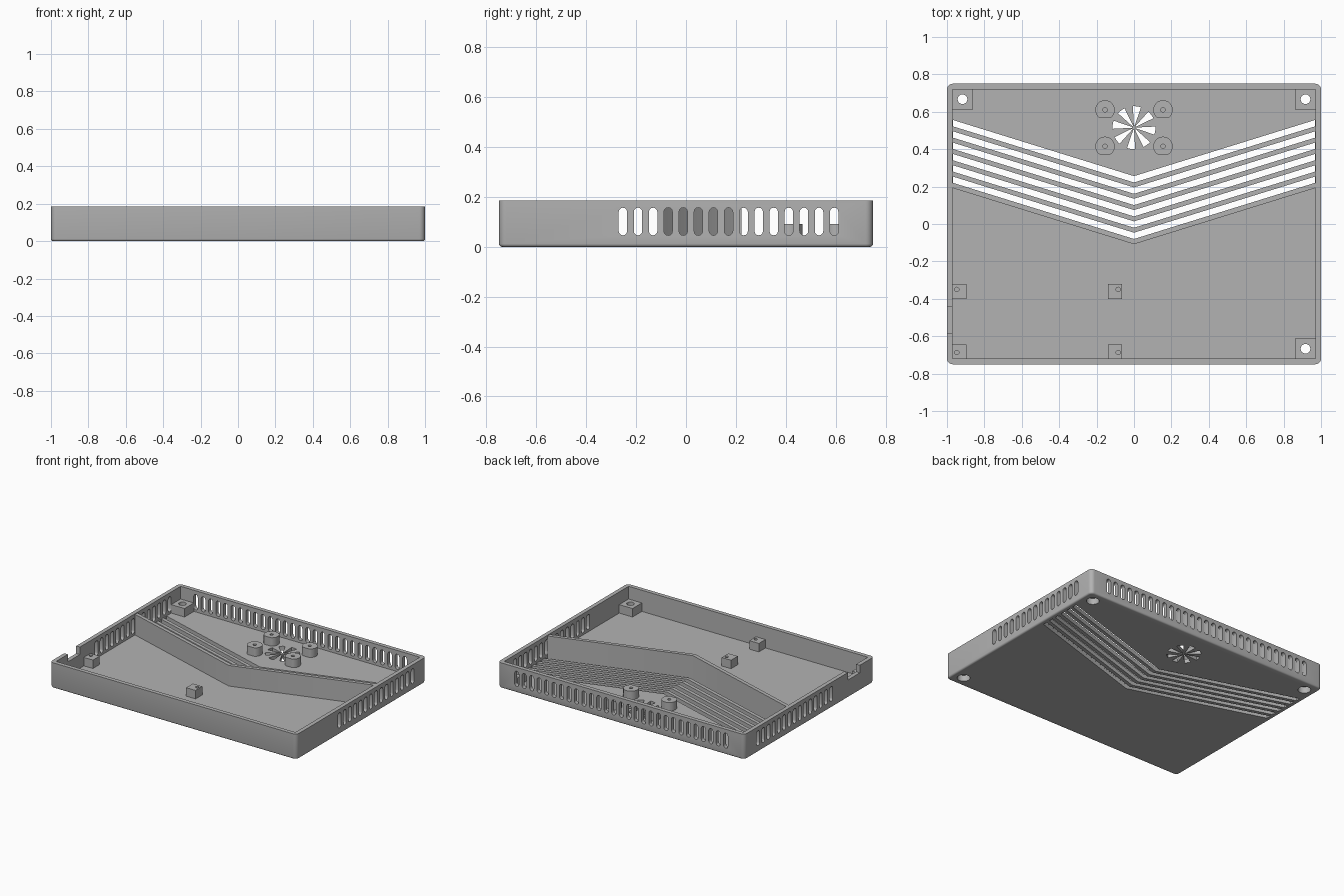
import bpy, bmesh
from math import cos, sin, pi, radians

if "Cube" in bpy.data.objects:
    bpy.data.objects.remove(bpy.data.objects["Cube"])

HX, HY, H = 1.0, 0.75, 0.185      # half width, half depth, height
WALL, FLOOR = 0.03, 0.03
POST_TOP = 0.092
IX, IY = HX - WALL, HY - WALL     # inner faces

grey = bpy.data.materials.new("plain grey")
grey.use_nodes = True
grey.diffuse_color = (0.45, 0.45, 0.45, 1)
grey.node_tree.nodes["Principled BSDF"].inputs["Base Color"].default_value = (0.45, 0.45, 0.45, 1)

AXES = {"x": lambda u, v, w: (w, u, v),
        "y": lambda u, v, w: (u, w, v),
        "z": lambda u, v, w: (u, v, w)}


def prism(bm, pts, lo, hi, axis="z"):
    """Extrude a 2D outline along an axis."""
    put = AXES[axis]
    a = [bm.verts.new(put(u, v, lo)) for u, v in pts]
    b = [bm.verts.new(put(u, v, hi)) for u, v in pts]
    bm.faces.new(a)
    bm.faces.new(b[::-1])
    for i in range(len(a)):
        j = (i + 1) % len(a)
        bm.faces.new((a[i], b[i], b[j], a[j]))


def rect(x0, y0, x1, y1):
    return [(x0, y0), (x1, y0), (x1, y1), (x0, y1)]


def circle(x, y, r, n=24):
    return [(x + r * cos(2 * pi * i / n), y + r * sin(2 * pi * i / n)) for i in range(n)]


def slot(u, z0, z1, r, n=6):
    """Upright slot with round ends."""
    top = [(u + r * cos(pi * i / n), z1 - r + r * sin(pi * i / n)) for i in range(n + 1)]
    return top + [(2 * u - x, z0 + z1 - z) for x, z in top]


def chevron(y_mid, thick, reach):
    """V-shaped band, lower edge at y_mid in the centre."""
    rise = 0.31 * reach
    return [(-reach, y_mid + rise), (0, y_mid), (reach, y_mid + rise),
            (reach, y_mid + rise + thick), (0, y_mid + thick), (-reach, y_mid + rise + thick)]


def make(name, bm):
    bmesh.ops.recalc_face_normals(bm, faces=bm.faces[:])
    mesh = bpy.data.meshes.new(name)
    bm.to_mesh(mesh)
    bm.free()
    mesh.materials.append(grey)
    ob = bpy.data.objects.new(name, mesh)
    bpy.context.collection.objects.link(ob)
    return ob


def activate(ob):
    bpy.ops.object.select_all(action="DESELECT")
    ob.select_set(True)
    bpy.context.view_layer.objects.active = ob


def cut(ob, bm):
    cutter = make("cutter", bm)
    cutter.hide_render = True
    mod = ob.modifiers.new("cut", "BOOLEAN")
    mod.operation, mod.solver, mod.object = "DIFFERENCE", "EXACT", cutter
    activate(ob)
    bpy.ops.object.modifier_apply(modifier=mod.name)
    bpy.data.objects.remove(cutter)


def part(name, outline, z0, z1):
    bm = bmesh.new()
    prism(bm, outline, z0, z1)
    return make(name, bm)


# Tray body with rounded corners and softened bottom edge
bm = bmesh.new()
prism(bm, rect(-HX, -HY, HX, HY), 0, H)
upright = [e for e in bm.edges if abs(e.verts[0].co.z - e.verts[1].co.z) > 0.1]
bmesh.ops.bevel(bm, geom=upright, offset=0.03, segments=6, affect="EDGES", profile=0.5)
low = [e for e in bm.edges if all(v.co.z < 0.001 for v in e.verts)]
bmesh.ops.bevel(bm, geom=low, offset=0.012, segments=3, affect="EDGES", profile=0.5)
tray = make("tray", bm)

bm = bmesh.new()
prism(bm, rect(-IX, -IY, IX, IY), FLOOR, H + 0.1)
cut(tray, bm)

# Vents in the side and rear walls, and the port notch in the right wall
bm = bmesh.new()
for i in range(15):
    y = -0.253 + 0.0605 * i
    for s in (-1, 1):
        prism(bm, slot(y, 0.046, 0.157, 0.017), s * (IX - 0.01), s * (HX + 0.02), "x")
for i in range(29):
    prism(bm, slot((i - 14) * 0.0605, 0.046, 0.157, 0.017), IY - 0.01, HY + 0.02, "y")
prism(bm, rect(-0.585, 0.13, -0.445, H + 0.05), -HX - 0.02, -IX + 0.01, "x")
cut(tray, bm)

# Chevron floor vents and fan grille
bm = bmesh.new()
for i in range(6):
    prism(bm, chevron(0.222 - 0.0605 * i, 0.034, IX - 0.001), -0.02, FLOOR + 0.01)
for i in range(8):
    mid = radians(45 * i - 8)
    arc = [mid + radians(a) for a in (-11, -4, 4, 11)]
    ring = [(0.115 * cos(a), 0.515 + 0.115 * sin(a)) for a in arc]
    hub = [(0.012 * cos(a), 0.515 + 0.012 * sin(a)) for a in (arc[3], arc[0])]
    prism(bm, ring + hub, -0.02, FLOOR + 0.01)
cut(tray, bm)

# V-shaped divider in front of the floor vents
part("divider_wall", chevron(-0.108, 0.028, IX + 0.003), FLOOR - 0.002, H - 0.004)

# Corner screw posts with countersunk through holes
for name, sx, sy in (("rear_right", -1, 1), ("rear_left", 1, 1), ("front_left", 1, -1)):
    cx, cy = sx * 0.917, sy * 0.667
    box = rect(cx - 0.055, cy - 0.055, cx + 0.055, cy + 0.055)
    post = part(name + "_screw_post", box, FLOOR - 0.002, POST_TOP)
    for ob in (tray, post):
        bm = bmesh.new()
        prism(bm, circle(cx, cy, 0.043), -0.02, 0.045)
        cut(ob, bm)
    bm = bmesh.new()
    prism(bm, circle(cx, cy, 0.026), -0.02, H)
    cut(post, bm)

# Circuit board standoffs with pilot holes
for side, x0, hx in (("right", -0.972, -0.948), ("middle", -0.14, -0.085)):
    for end, y0, hy in (("front", -0.722, -0.687), ("rear", -0.4, -0.35)):
        post = part(f"{end}_{side}_standoff", rect(x0, y0, x0 + 0.076, y0 + 0.078),
                    FLOOR - 0.002, POST_TOP)
        bm = bmesh.new()
        prism(bm, circle(hx, hy, 0.012, 16), 0.04, H)
        cut(post, bm)

# Fan mounts, round with one flat side
for side, s in (("left", 1), ("right", -1)):
    for end, y in (("rear", 0.61), ("front", 0.415)):
        outline = [(px, max(py, y - 0.044)) for px, py in circle(s * 0.155, y, 0.052, 32)]
        post = part(f"{end}_{side}_fan_mount", outline, FLOOR - 0.002, POST_TOP)
        bm = bmesh.new()
        prism(bm, circle(s * 0.155, y, 0.012, 16), 0.04, H)
        cut(post, bm)

for ob in [o for o in bpy.context.collection.objects if o.type == "MESH"]:
    activate(ob)
    bpy.ops.object.shade_smooth_by_angle(angle=radians(35))
